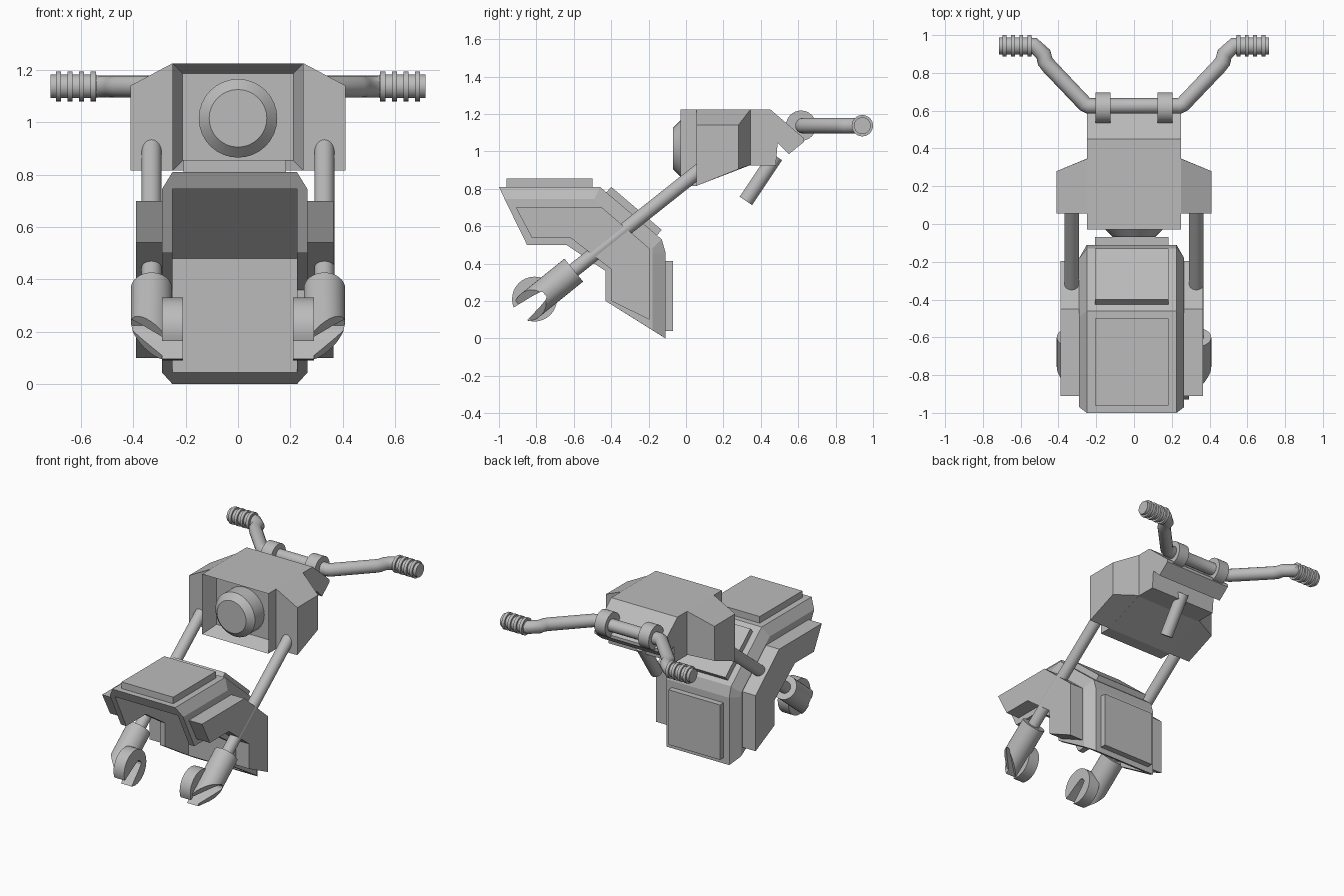
import bpy, bmesh, math
from mathutils import Vector, Matrix

cube = bpy.data.objects.get("Cube")
if cube:
    bpy.data.objects.remove(cube, do_unlink=True)

grey = bpy.data.materials.new("plain_grey")
grey.use_nodes = True
COLOR = (0.5, 0.5, 0.5, 1)
grey.diffuse_color = COLOR
for node in grey.node_tree.nodes:
    if node.type == 'BSDF_PRINCIPLED':
        node.inputs["Base Color"].default_value = COLOR

SIDES = ((-1, "right"), (1, "left"))
SHIFT = -0.0125  # fender group sits slightly off centre


def finish(name, bm, smooth=False):
    bmesh.ops.recalc_face_normals(bm, faces=bm.faces)
    mesh = bpy.data.meshes.new(name)
    bm.to_mesh(mesh)
    bm.free()
    obj = bpy.data.objects.new(name, mesh)
    bpy.context.collection.objects.link(obj)
    mesh.materials.append(grey)
    if smooth:
        smooth_by_angle(obj)
    return obj


def smooth_by_angle(obj):
    bpy.ops.object.select_all(action='DESELECT')
    obj.select_set(True)
    bpy.context.view_layer.objects.active = obj
    bpy.ops.object.shade_smooth_by_angle(angle=math.radians(35))


def loft(name, loops):
    """Skin closed loops of 3D points and cap both ends."""
    bm = bmesh.new()
    rings = [[bm.verts.new(p) for p in loop] for loop in loops]
    n = len(rings[0])
    for a, b in zip(rings, rings[1:]):
        for i in range(n):
            j = (i + 1) % n
            bm.faces.new((a[i], a[j], b[j], b[i]))
    bm.faces.new(rings[0])
    bm.faces.new(rings[-1])
    return bm


def prism(name, profile, x0, x1):
    """Extrude a (y, z) profile along x."""
    return loft(name, [[(x, y, z) for y, z in profile] for x in (x0, x1)])


def rod_mesh(a, b, r1, r2=None, segments=32):
    a, b = Vector(a), Vector(b)
    turn = (b - a).to_track_quat('Z', 'Y').to_matrix().to_4x4()
    bm = bmesh.new()
    bmesh.ops.create_cone(bm, cap_ends=True, segments=segments, radius1=r1,
                          radius2=r1 if r2 is None else r2, depth=(b - a).length,
                          matrix=Matrix.Translation((a + b) / 2) @ turn)
    return bm


def rod(name, a, b, r1, r2=None):
    return finish(name, rod_mesh(a, b, r1, r2), True)


# Fender shell: stations of outer edge, chamfer edge and lower rim, as (y, z)
stations = [
    ((-1, .81), (-.97, .745), (-.85, .5)),
    ((-.46, .81), (-.49, .745), (-.64, .5)),
    ((-.13, .53), (-.18, .48), (-.43, .36)),
    ((-.11, .46), (-.18, .45), (-.43, .34)),
    ((-.11, 0), (-.18, .044), (-.43, .2)),
]
WALL, INNER = .2775, .2375
loops = []
for outer, chamfer, rim in stations:
    half = [(WALL, rim), (WALL, chamfer), (INNER, outer)]
    inside = [(INNER, chamfer), (INNER, rim)]
    section = half + [(-x, p) for x, p in reversed(half)]
    section += [(-x, p) for x, p in reversed(inside)] + inside
    loops.append([(x + SHIFT, *p) for x, p in section])
finish("fender_shell", loft("fender_shell", loops))

# Raised fender plates
plates = {
    "top_plate": [(-.96, .8), (-.5, .8), (-.5, .855), (-.96, .855)],
    "slope_plate": [(-.43, .775), (-.16, .545), (-.13, .58), (-.4, .81)],
    "rear_plate": [(-.12, .04), (-.07, .04), (-.07, .415), (-.12, .415)],
}
for name, profile in plates.items():
    finish(name, prism(name, profile, SHIFT - .195, SHIFT + .195))

# Side panels of the fender
panel = [(-.91, .7), (-.45, .7), (-.195, .48), (-.195, .1),
         (-.4, .2), (-.4, .37), (-.62, .54), (-.825, .54)]
for s, side in SIDES:
    finish(side + "_side_panel",
           prism("panel", panel, SHIFT + s * .27, SHIFT + s * .3775))

# Head housing with a recessed front
housing = [(-.03, 1.225), (.45, 1.225), (.63, 1.07), (.63, 1.05), (.55, .985),
           (.49, 1.045), (.48, .925), (.34, .925), (.055, .815), (-.03, .815)]
bm = prism("head_housing", housing, -.25, .25)
bmesh.ops.recalc_face_normals(bm, faces=bm.faces)
front = [f for f in bm.faces if f.normal.y < -.99 and f.calc_center_median().y < 0]
bmesh.ops.inset_region(bm, faces=front, thickness=.055)
bmesh.ops.translate(bm, verts=list({v for f in front for v in f.verts}), vec=(0, .1, 0))
finish("head_housing", bm)

# Headlamp
rod("headlamp_body", (0, .09, 1.015), (0, -.03, 1.015), .15)
rod("headlamp_bezel", (0, -.03, 1.015), (0, -.07, 1.015), .15, .11)

# Head side wings
for s, side in SIDES:
    front_loop = [(s * .24, .055, 1.225), (s * .25, .055, 1.225), (s * .41, .055, 1.14),
                  (s * .41, .055, .815), (s * .24, .055, .815)]
    back_loop = [(s * .24, .35, 1.225), (s * .25, .345, 1.225), (s * .41, .28, 1.14),
                 (s * .41, .28, .905), (s * .24, .35, .93)]
    finish(side + "_head_wing", loft("wing", [front_loop, back_loop]))

# Steering stem
rod("steering_stem", (0, .32, .735), (0, .48, .975), .04)

# Fork tubes, lower sleeves and slotted axle hooks
sleeve_top = Vector((0, -.6, .365))
axis = Vector((0, -.78, -.63)).normalized()
across = Vector((0, -axis.z, axis.y))
tip = Vector((0, -.755, .235))
slot = []
for along, width in ((0, .015), (.012, .025), (.06, .035), (.25, .06)):
    slot.append((along, width))
slot += [(a, -w) for a, w in reversed(slot)]
slot_profile = [(tip + axis * a + across * w)[1:] for a, w in slot]

for s, side in SIDES:
    x = Vector((s * .33, 0, 0))
    rod(side + "_fork_tube", x + sleeve_top + axis * .05, x + Vector((0, .2, 1.0)), .038)

    cutter = finish(side + "_slot_cutter", prism("slot", slot_profile, s * .1, s * .5))
    cutter.hide_render = True
    cutter.hide_set(True)

    # sleeve cut obliquely towards the hook
    bm = rod_mesh(x + sleeve_top, x + sleeve_top + axis * .36, .079)
    normal = Vector((s * .18, 0, 0)) + axis * .16
    cut = bmesh.ops.bisect_plane(
        bm, geom=bm.verts[:] + bm.edges[:] + bm.faces[:], clear_outer=True,
        plane_co=Vector((s * .41, 0, 0)) + sleeve_top + axis * .21, plane_no=normal)
    rim = [e for e in cut["geom_cut"] if isinstance(e, bmesh.types.BMEdge)]
    bmesh.ops.holes_fill(bm, edges=rim)
    sleeve = finish(side + "_fork_sleeve", bm, True)
    hook = rod(side + "_axle_hook", (s * .21, -.81, .21), (s * .29, -.81, .21), .12)
    for part in (sleeve, hook):
        mod = part.modifiers.new("slot", 'BOOLEAN')
        mod.operation = 'DIFFERENCE'
        mod.solver = 'EXACT'
        mod.object = cutter

# Handlebar swept along a mirrored path
BAR_Z = 1.137
half = [(.24, .625), (.26, .635), (.45, .835), (.47, .86), (.48, .9), (.53, .945), (.56, .945)]
path = [(-x, y) for x, y in reversed(half)] + half
curve = bpy.data.curves.new("handlebar", 'CURVE')
curve.dimensions = '3D'
curve.bevel_depth = .042
curve.bevel_resolution = 6
curve.use_fill_caps = True
spline = curve.splines.new('POLY')
spline.points.add(len(path) - 1)
for point, (px, py) in zip(spline.points, path):
    point.co = (px, py, BAR_Z, 1)
bar = bpy.data.objects.new("handlebar", curve)
bpy.context.collection.objects.link(bar)
curve.materials.append(grey)
bpy.ops.object.select_all(action='DESELECT')
bar.select_set(True)
bpy.context.view_layer.objects.active = bar
bpy.ops.object.convert(target='MESH')
smooth_by_angle(bar)

# Bar clamps and ribbed grips
for s, side in SIDES:
    rod(side + "_bar_clamp", (s * .125, .615, BAR_Z), (s * .205, .615, BAR_Z), .081)
    rod(side + "_grip", (s * .54, .943, BAR_Z), (s * .715, .943, BAR_Z), .045)
    for i in range(4):
        gx = .553 + i * .044
        rod(f"{side}_grip_ring_{i + 1}", (s * (gx - .01), .943, BAR_Z),
            (s * (gx + .01), .943, BAR_Z), .057)
